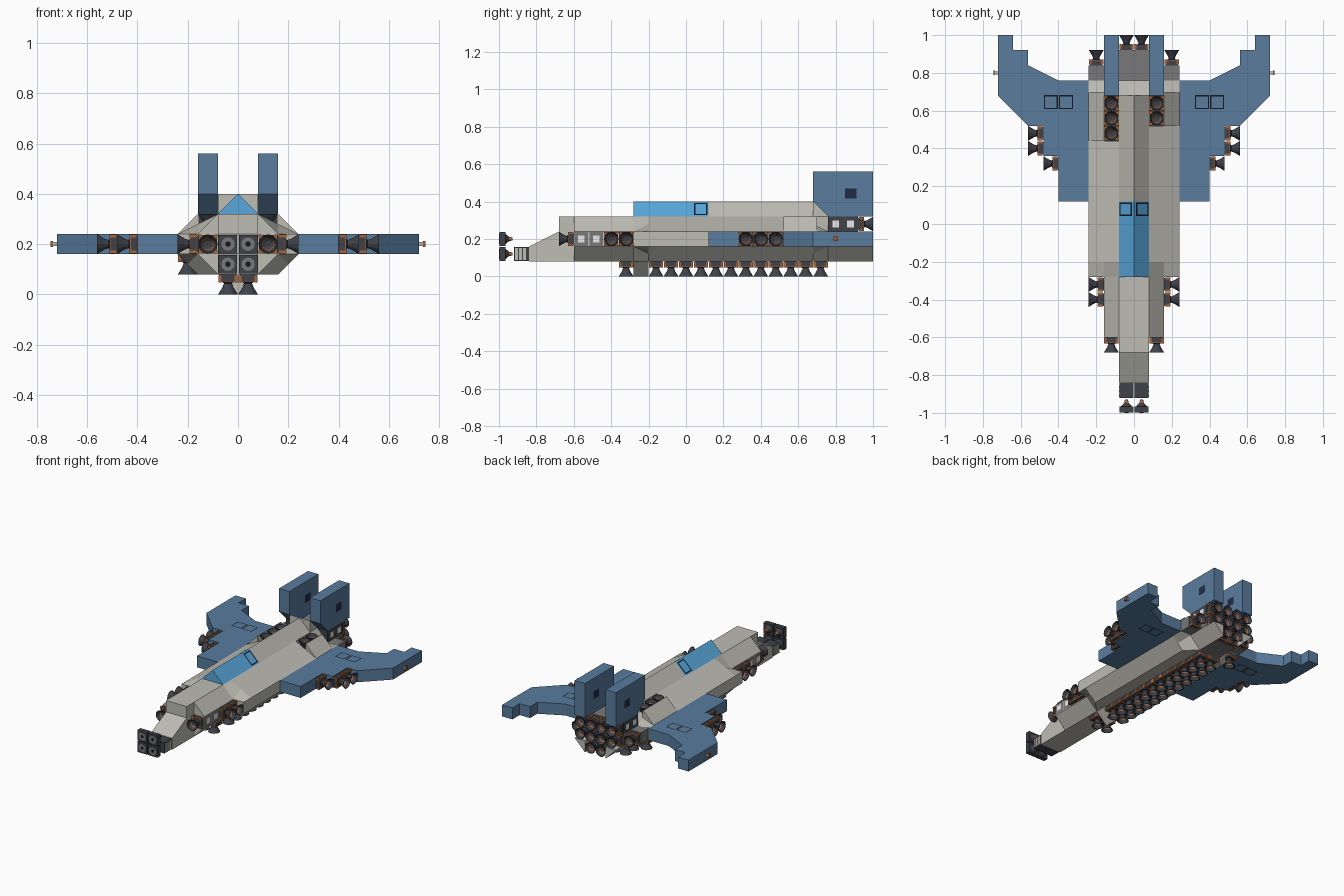
import bpy, bmesh, math
from mathutils import Vector, Matrix

cube = bpy.data.objects.get("Cube")
if cube:
    bpy.data.objects.remove(cube, do_unlink=True)


def material(name, r, g, b):
    m = bpy.data.materials.new(name)
    m.use_nodes = True
    m.diffuse_color = (r, g, b, 1)
    m.node_tree.nodes["Principled BSDF"].inputs["Base Color"].default_value = (r, g, b, 1)
    return m


GREY = material("hull grey", .51, .505, .455)
BLUE = material("wing blue", .10, .20, .34)
GLASS = material("canopy blue", .10, .39, .72)
SLATE = material("dark slate", .05, .054, .068)
ORANGE = material("copper orange", .40, .13, .04)
NAVY = material("navy", .015, .024, .06)
BLACK = material("black", .008, .009, .012)
WHITE = material("lamp white", 1, 1, 1)
STEEL = material("steel grey", .19, .19, .195)


def finish(name, bm, *mats):
    bmesh.ops.recalc_face_normals(bm, faces=bm.faces)
    me = bpy.data.meshes.new(name)
    bm.to_mesh(me)
    bm.free()
    for m in mats:
        me.materials.append(m)
    ob = bpy.data.objects.new(name, me)
    bpy.context.collection.objects.link(ob)
    return ob


def loft(name, rings, mat):
    """Skin a closed solid through rings of equal length."""
    bm = bmesh.new()
    rows = [[bm.verts.new(p) for p in ring] for ring in rings]
    n = len(rows[0])
    for a, b in zip(rows, rows[1:]):
        for i in range(n):
            bm.faces.new((a[i], a[(i + 1) % n], b[(i + 1) % n], b[i]))
    bm.faces.new(rows[0])
    bm.faces.new(rows[-1])
    return finish(name, bm, mat)


def prism(name, pts, axis, lo, hi, mat):
    """Extrude a 2D outline along one axis."""
    def place(p, t):
        v = list(p)
        v.insert("xyz".index(axis), t)
        return v
    return loft(name, [[place(p, t) for p in pts] for t in (lo, hi)], mat)


def box(name, x, y, z, mat):
    return prism(name, [(x[0], y[0]), (x[1], y[0]), (x[1], y[1]), (x[0], y[1])], "z", *z, mat)


def section(half, y):
    """Mirror a half cross-section into a full ring at y."""
    return [(x, y, z) for x, z in half] + [(-x, y, z) for x, z in reversed(half)]


def aim(centre, normal):
    q = Vector(normal).to_track_quat("Z", "Y")
    return Matrix.Translation(centre) @ q.to_matrix().to_4x4()


def frame(name, centre, normal, w, h, mat=BLACK, line=0):
    """Filled plate lying on a surface, or only its outline if line is set."""
    bm = bmesh.new()
    bmesh.ops.create_grid(bm, x_segments=1, y_segments=1, size=.5,
                          matrix=Matrix.Diagonal((w, h, 1, 1)))
    if line:
        core = bm.faces[:]
        bmesh.ops.inset_region(bm, faces=core, thickness=line,
                               use_boundary=True, use_even_offset=True)
        bmesh.ops.delete(bm, geom=core, context="FACES")
    ob = finish(name, bm, mat)
    n = Vector(normal).normalized()
    ob.matrix_world = aim(Vector(centre) + n * .003, n)


# Shared engine mesh: square collar in a copper cage, flared bell, thin copper throat
def engine_mesh(sides=12):
    profile = [(.026, -.012), (.016, -.004), (.022, .012), (.039, .04),
               (.035, .04), (.025, .018), (.021, .01), (.012, .004), (.001, .004)]
    throat = 5
    bm = bmesh.new()
    rows = [[bm.verts.new((r * math.cos(a), r * math.sin(a), z))
             for a in (math.tau * i / sides for i in range(sides))] for r, z in profile]
    for k, (a, b) in enumerate(zip(rows, rows[1:])):
        for i in range(sides):
            j = (i + 1) % sides
            f = bm.faces.new((a[i], a[j], b[j], b[i]))
            f.material_index = int(k == throat)

    def block(centre, size, index):
        made = bmesh.ops.create_cube(bm, size=1, matrix=Matrix.Translation(centre)
                                     @ Matrix.Diagonal((*size, 1)))
        for f in {f for v in made["verts"] for f in v.link_faces}:
            f.material_index = index

    block((0, 0, -.025), (.066, .066, .03), 0)
    for s in (-1, 1):
        for t in (-1, 1):
            block((s * .032, t * .032, -.022), (.012, .012, .028), 1)
        block((s * .034, 0, -.011), (.006, .066, .005), 1)
        block((0, s * .034, -.011), (.066, .006, .005), 1)
    ob = finish("engine_master", bm, SLATE, ORANGE)
    me = ob.data
    bpy.data.objects.remove(ob)
    return me


ENGINE = engine_mesh()


def engine(name, centre, direction):
    ob = bpy.data.objects.new(name, ENGINE)
    bpy.context.collection.objects.link(ob)
    ob.matrix_world = aim(centre, direction)


# Main hull with shallow upper slopes, narrowing at both ends
narrow = [(.08, .32), (.16, .24), (.24, .24), (.24, .16), (.16, .16), (.08, .08)]
wide = [(.08, .32), (.16, .28), (.24, .24), (.24, .16), (.20, .12), (.16, .08)]
hull = loft("main_hull", [section(narrow, -.28), section(wide, -.20),
                          section(wide, .68), section(narrow, .76)], GREY)

# Recesses for the upward engines, with a raised shoulder outside each
for s, start in ((-1, .44), (1, .52)):
    x = sorted((s * .082, s * .156))
    cutter = box("recess_cutter", x, (start, .68), (.25, .36), SLATE)
    cutter.hide_render = True
    mod = hull.modifiers.new("recess", "BOOLEAN")
    mod.operation, mod.solver, mod.object = "DIFFERENCE", "EXACT", cutter
    bpy.context.view_layer.update()
    cut = bpy.data.meshes.new_from_object(
        hull.evaluated_get(bpy.context.evaluated_depsgraph_get()))
    hull.modifiers.clear()
    hull.data = cut
    bpy.data.objects.remove(cutter, do_unlink=True)
    box("recess_floor", x, (start, .68), (.25, .256), SLATE)
    prism("engine_shoulder", [(s * .156, .27), (s * .156, .32), (s * .16, .32), (s * .24, .24)],
          "y", start, .70, GREY)
    y = .64
    while y > start:
        engine("lift_engine", (s * .12, y, .28), (0, 0, 1))
        y -= .08

# Nose
nose = [(.08, .32), (.16, .24), (.16, .16), (.08, .08)]
loft("forward_hull", [section(nose, -.60), section(nose, -.27)], GREY)
box("nose_block", (-.08, .08), (-.68, -.59), (.08, .32), GREY)
prism("nose_wedge", [(-.84, .08), (-.84, .16), (-.68, .24), (-.68, .08)], "x", -.08, .08, GREY)
for s in (-1, 1):
    box("nose_coupler", sorted((s * .003, s * .076)), (-.92, -.84), (.083, .157), SLATE)
    for k in range(3):
        y = -.915 + k * .022
        box("coupler_rib", sorted((s * .074, s * .08)), (y, y + .016), (.088, .152), GREY)
    for z in (.12, .20):
        # Forward pods: square drum with a face ring and a copper tip
        x = sorted((s * .003, s * .077))
        box("pod_drum", x, (-.998, -.966), (z - .037, z + .037), SLATE)
        for part, r1, r2, y, d, mat in (("pod_neck", .03, .012, -.957, .02, SLATE),
                                        ("pod_tip", .012, .008, -.938, .02, ORANGE),
                                        ("pod_ring", .027, .027, -.997, .004, STEEL),
                                        ("pod_core", .011, .011, -.998, .004, BLACK)):
            bm = bmesh.new()
            bmesh.ops.create_cone(bm, cap_ends=True, segments=12, radius1=r1, radius2=r2, depth=d)
            finish(part, bm, mat).matrix_world = aim((s * .04, y, z), (0, 1, 0))

# Canopy, spine and keel
roof = [(-.08, .32), (0, .40), (.08, .32)]
prism("canopy", roof, "y", -.28, .12, GLASS)
prism("spine", roof, "y", .12, .68, GREY)
prism("spine_tail", [(.68, .32), (.68, .40), (.76, .32)], "x", -.08, .08, GREY)
prism("keel_wedge", [(-.08, .08), (0, 0), (.08, .08)], "y", -.28, -.20, GREY)

# Tail blocks that carry the main engines
box("tail_core", (-.16, .16), (.74, .92), (.16, .24), STEEL)
box("tail_upper", (-.08, .08), (.74, .92), (.24, .32), STEEL)
box("tail_lower", (-.08, .08), (.74, .92), (.08, .16), STEEL)

wing = [(.24, .12), (.40, .12), (.40, .36), (.48, .36), (.48, .52), (.56, .52), (.72, .68),
        (.72, 1), (.64, 1), (.64, .92), (.56, .92), (.56, .84), (.40, .76), (.24, .76)]
fin = [(.68, .40), (.68, .56), (1, .56), (1, .32), (.76, .32)]

for s in (-1, 1):
    # Wing with outlined hatches and a tip light
    prism("wing", [(s * x, y) for x, y in wing], "z", .16, .24, BLUE)
    for x in (.36, .44):
        for z, n in ((.24, 1), (.16, -1)):
            frame("wing_hatch", (s * x, .645, z), (0, 0, n), .074, .074, line=.006)
    box("tip_rod", sorted((s * .72, s * .735)), (.792, .808), (.192, .208), GREY)
    box("tip_light", sorted((s * .735, s * .745)), (.788, .812), (.188, .212), ORANGE)

    # Tail fin with dark vents, chamfered at its foot
    prism("tail_fin", fin, "x", s * .08, s * .16, BLUE)
    for x, n in ((.16, s), (.08, -s)):
        frame("fin_vent", (s * x, .88, .443), (n, 0, 0), .062, .055, NAVY)
    frame("canopy_hatch", (s * .042, .078, .358), (s, 0, 1), .072, .092, line=.008)

    # Lamp boxes under the fin and beside the nose
    box("tail_lamp_box", sorted((s * .08, s * .16)), (.76, .92), (.24, .32), SLATE)
    for y, z, mat in ((.80, .28, SLATE), (.88, .28, SLATE), (-.56, .20, STEEL), (-.48, .20, STEEL)):
        frame("lamp_surround", (s * .16, y, z), (s, 0, 0), .074, .074, mat)
        frame("lamp", (s * .162, y, z), (s, 0, 0), .036, .036, WHITE)
    box("shoulder_block", sorted((s * .16, s * .24)), (.74, .84), (.16, .24), STEEL)
    prism("tail_skirt", [(s * .08, .08), (s * .16, .16), (s * .08, .16)], "y", .74, 1, GREY)

    # Engines: sideways, forward, aft and downward
    for x, y in ((.20, -.32), (.20, -.40), (.44, .32), (.52, .40), (.52, .48)):
        engine("side_engine", (s * x, y, .20), (s, 0, 0))
    engine("brake_engine", (s * .12, -.64, .20), (0, -1, 0))
    engine("shoulder_engine", (s * .20, .88, .20), (0, 1, 0))
    for x, z in ((.04, .12), (.04, .20), (.12, .20), (.04, .28), (.12, .28)):
        engine("main_engine", (s * x, .96, z), (0, 1, 0))
    for y in [-.32] + [-.16 + .08 * i for i in range(12)]:
        engine("belly_engine", (s * .04, y, .04), (0, 0, -1))

engine("trim_engine", (-.20, .72, .12), (0, 0, -1))
